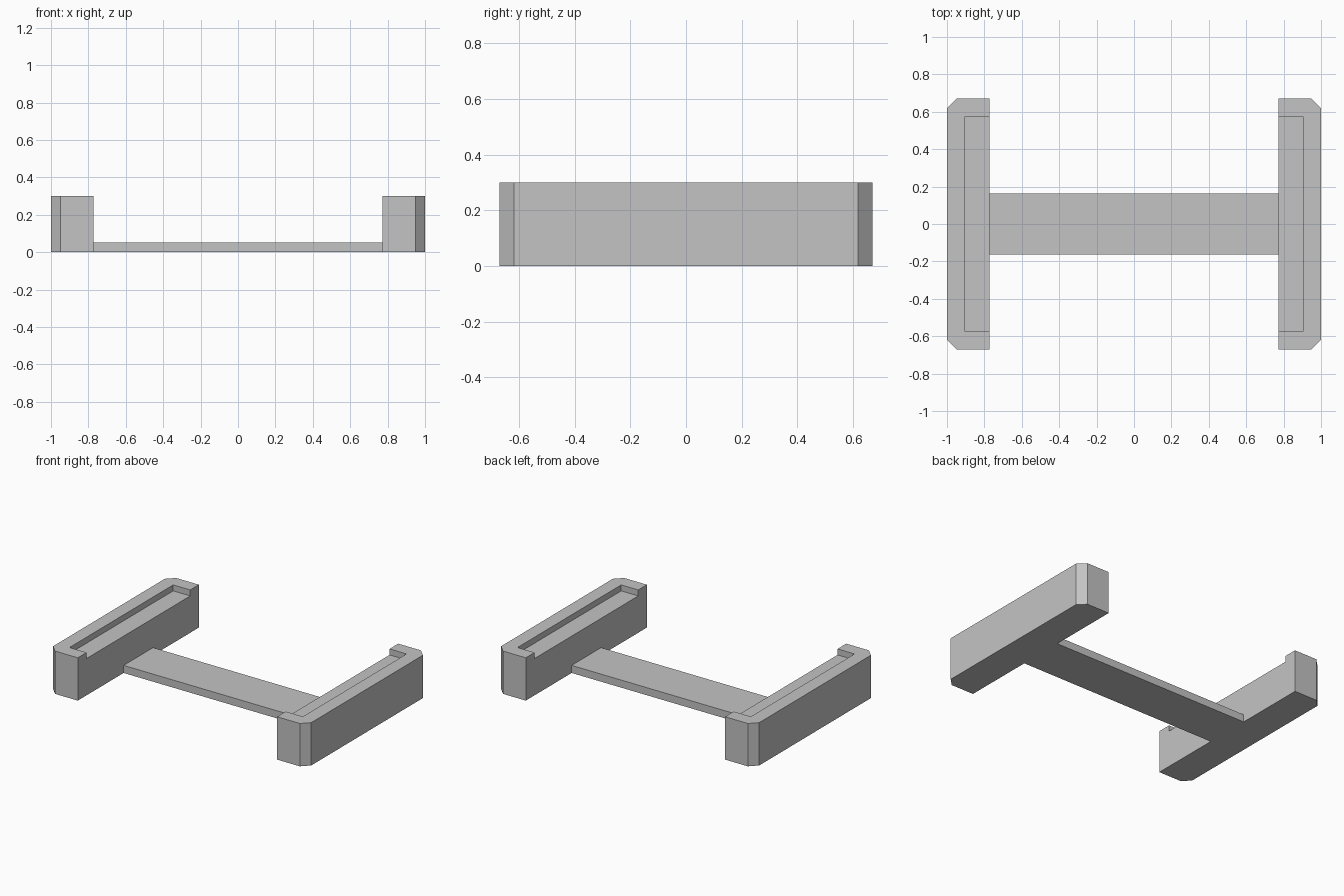
import bpy
import bmesh

if "Cube" in bpy.data.objects:
    bpy.data.objects.remove(bpy.data.objects["Cube"], do_unlink=True)

# Material
grey = bpy.data.materials.new("plain_grey")
grey.use_nodes = True
colour = (0.55, 0.55, 0.55, 1)
grey.diffuse_color = colour
grey.node_tree.nodes["Principled BSDF"].inputs["Base Color"].default_value = colour

INNER, OUTER, HALF_LENGTH = 0.772, 1.0, 0.67
CHAMFER = 0.052
LEDGE_X, LEDGE_Y = 0.904, 0.574
HEIGHT, LEDGE_Z = 0.30, 0.258
BAR_Y, BAR_Z = 0.163, 0.053


def raise_faces(bm, faces, height):
    """Extrude faces upward and return the new top faces."""
    geom = bmesh.ops.extrude_face_region(bm, geom=faces)["geom"]
    verts = [g for g in geom if isinstance(g, bmesh.types.BMVert)]
    bmesh.ops.translate(bm, verts=verts, vec=(0, 0, height))
    return [g for g in geom if isinstance(g, bmesh.types.BMFace)]


def finish(name, bm):
    bmesh.ops.dissolve_limit(bm, angle_limit=0.01, verts=bm.verts[:], edges=bm.edges[:])
    bmesh.ops.recalc_face_normals(bm, faces=bm.faces[:])
    mesh = bpy.data.meshes.new(name)
    bm.to_mesh(mesh)
    bm.free()
    mesh.materials.append(grey)
    bpy.context.collection.objects.link(bpy.data.objects.new(name, mesh))


def make_rail(name, side):
    bm = bmesh.new()
    # Half of the plan outline, then mirrored front to back
    outer = [(INNER, LEDGE_Y), (INNER, HALF_LENGTH), (OUTER - CHAMFER, HALF_LENGTH),
             (OUTER, HALF_LENGTH - CHAMFER)]
    corner = (LEDGE_X, LEDGE_Y)

    def verts(points, sign):
        return [bm.verts.new((side * x, sign * y, 0)) for x, y in points]

    back, front = verts(outer + [corner], 1), verts(outer + [corner], -1)
    lip = bm.faces.new(back[:4] + front[3::-1] + [front[4], back[4]])
    ledge = bm.faces.new([back[0], back[4], front[4], front[0]])
    bmesh.ops.recalc_face_normals(bm, faces=[lip, ledge])
    # Solid body up to the ledge, then the raised lip around it
    tops = raise_faces(bm, [lip, ledge], LEDGE_Z)
    raise_faces(bm, [max(tops, key=lambda f: len(f.verts))], HEIGHT - LEDGE_Z)
    finish(name, bm)


make_rail("left_rail", 1)
make_rail("right_rail", -1)

# Flat bar joining the two rails
bm = bmesh.new()
plan = [(-INNER, -BAR_Y), (INNER, -BAR_Y), (INNER, BAR_Y), (-INNER, BAR_Y)]
base = bm.faces.new([bm.verts.new((x, y, 0)) for x, y in plan])
raise_faces(bm, [base], BAR_Z)
finish("cross_bar", bm)
